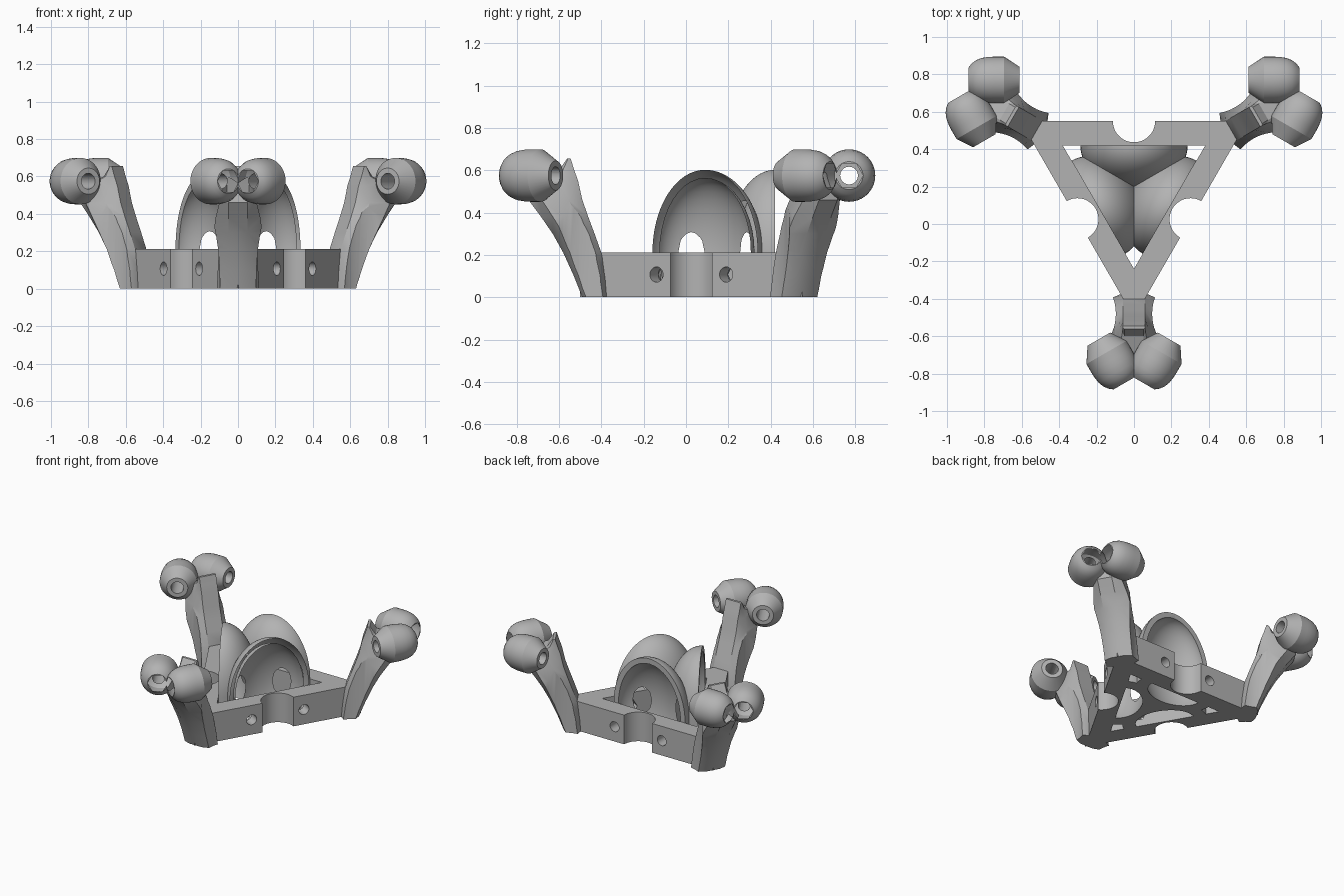
import bpy, bmesh
from math import pi, sin, cos, radians
from mathutils import Matrix, Vector

if "Cube" in bpy.data.objects:
    bpy.data.objects.remove(bpy.data.objects["Cube"], do_unlink=True)

CENTRE = Vector((0, 0.2, 0))       # axis of the threefold symmetry
TURNS = [radians(a) for a in (0, 120, 240)]

grey = bpy.data.materials.new("plain grey")
grey.use_nodes = True
grey.diffuse_color = (0.45, 0.45, 0.45, 1)
grey.node_tree.nodes["Principled BSDF"].inputs["Base Color"].default_value = (0.45, 0.45, 0.45, 1)


def finish(name, bm, matrix=Matrix()):
    bmesh.ops.remove_doubles(bm, verts=bm.verts, dist=0.0001)
    bmesh.ops.recalc_face_normals(bm, faces=bm.faces)
    bm.transform(matrix)
    mesh = bpy.data.meshes.new(name)
    bm.to_mesh(mesh)
    bm.free()
    mesh.materials.append(grey)
    ob = bpy.data.objects.new(name, mesh)
    bpy.context.collection.objects.link(ob)
    return ob


def lathe(name, profile, steps=40, matrix=Matrix()):
    """Spin (radius, height) points round z."""
    bm = bmesh.new()
    verts = [bm.verts.new((r, 0, z)) for r, z in profile]
    edges = [bm.edges.new(pair) for pair in zip(verts, verts[1:])]
    bmesh.ops.spin(bm, geom=verts + edges, axis=(0, 0, 1), cent=(0, 0, 0),
                   angle=2 * pi, steps=steps)
    return finish(name, bm, matrix)


def rod(radius, low, high, steps=40, matrix=Matrix()):
    return lathe("cutter", [(0, low), (radius, low), (radius, high), (0, high)], steps, matrix)


def activate(ob):
    bpy.ops.object.select_all(action="DESELECT")
    ob.select_set(True)
    bpy.context.view_layer.objects.active = ob


def combine(ob, others, operation="DIFFERENCE"):
    activate(ob)
    for other in others:
        mod = ob.modifiers.new("combine", "BOOLEAN")
        mod.operation, mod.solver, mod.object = operation, "EXACT", other
        bpy.ops.object.modifier_apply(modifier=mod.name)
        bpy.data.objects.remove(other, do_unlink=True)
    return ob


def smooth(ob):
    activate(ob)
    bpy.ops.object.shade_smooth_by_angle(angle=radians(30))


def spun(angle):
    return Matrix.Rotation(angle, 4, "Z")


def aimed(origin, direction):
    """Matrix that sends z along a direction."""
    turn = Vector(direction).to_track_quat("Z", "Y").to_matrix().to_4x4()
    return Matrix.Translation(origin) @ turn


# Triangular frame with notched sides
to_front = spun(-pi / 2)
frame = rod(0.7, 0, 0.212, 3, to_front)
frame.name = "triangle_frame"
cuts = [rod(0.44, -0.1, 0.4, 3, to_front)]
for turn in TURNS:
    cuts.append(rod(0.113, -0.1, 0.4, 48, spun(turn) @ Matrix.Translation((0, 0.35, 0))))
    # Bolt holes with nut pockets on the inside
    for u in (-0.19, 0.19):
        place = spun(turn) @ aimed((u, 0, 0.107), (0, 1, 0))
        cuts.append(rod(0.036, 0.18, 0.4, 24, place))
        cuts.append(rod(0.065, 0.18, 0.27, 6, place))
combine(frame, cuts)
frame.location = CENTRE
smooth(frame)


# Three open half domes that merge in the middle
def dome(turn, a, b, c, full):
    start = -pi / 2 if full else 0
    arc = [start + (pi / 2 - start) * i / 20 for i in range(21)]
    profile = [(cos(t), c * sin(t)) for t in arc]
    if not full:
        profile = [(0, -0.212), (1, -0.212)] + profile
    profile[-1] = (0, c)
    if full:
        profile[0] = (0, -c)
    place = spun(turn) @ Matrix.Translation((0, 0.22, 0.212)) @ Matrix.Diagonal((a, b, 1, 1))
    return lathe("dome", profile, 64, place)


ducts = dome(TURNS[0], 0.287, 0.228, 0.39, False)
ducts.name = "duct_domes"
combine(ducts, [dome(t, 0.287, 0.228, 0.39, False) for t in TURNS[1:]], "UNION")
combine(ducts, [dome(t, 0.25, 0.178, 0.352, True) for t in TURNS])
combine(ducts, [rod(0.44, -0.1, 0.8, 3, to_front)], "INTERSECT")
ducts.location = CENTRE
smooth(ducts)

# Curved arm: height, inner reach, outer reach, half width
stations = [(0, .57, .69, .13), (.1, .58, .73, .13), (.21, .6, .78, .13),
            (.3, .632, .83, .13), (.38, .662, .885, .12), (.46, .69, .945, .1),
            (.55, .71, .93, .08), (.6, .728, .8, .062), (.655, .745, .762, .06)]
bm = bmesh.new()
rings = []
for z, near, far, w in stations:
    step = (far - near) * 0.25
    half = [(near, 0.06), (near + step, w), (far - step, w), (far, 0.05)]
    loop = half + [(r, -x) for r, x in reversed(half)]
    rings.append([bm.verts.new((x, -r, z)) for r, x in loop])
for low, high in zip(rings, rings[1:]):
    for i in range(len(low)):
        j = (i + 1) % len(low)
        bm.faces.new((low[i], low[j], high[j], high[i]))
bm.faces.new(rings[0])
bm.faces.new(rings[-1])
arm = finish("arm_front", bm)
combine(arm, [rod(0.255, -0.1, 0.9, 64, Matrix.Translation((s * 0.352, -0.68, 0)))
              for s in (-1, 1)])

# Pair of ball joints, each bored through with a hexagonal pocket
ball_profile = [(0, -.14), (.066, -.14), (.088, -.123), (.105, -.1), (.117, -.07),
                (.123, -.03), (.124, .0), (.124, .05), (.07, .132), (0, .132)]
balls, bores = [], []
for s in (-1, 1):
    place = aimed((s * 0.122, -0.93, 0.575), (s * 0.5, 0.866, 0))
    balls.append(lathe("ball", ball_profile, 40, place))
    bores.append(rod(0.042, -0.25, 0.25, 24, place))
    bores.append(rod(0.066, -0.2, -0.06, 6, place))
combine(arm, balls, "UNION")
combine(arm, bores)
arm.location = CENTRE
smooth(arm)

# Repeat the arm at the back corners
for name, turn in zip(("arm_back_left", "arm_back_right"), TURNS[1:]):
    copy = arm.copy()
    copy.name = name
    copy.rotation_euler.z = turn
    bpy.context.collection.objects.link(copy)
